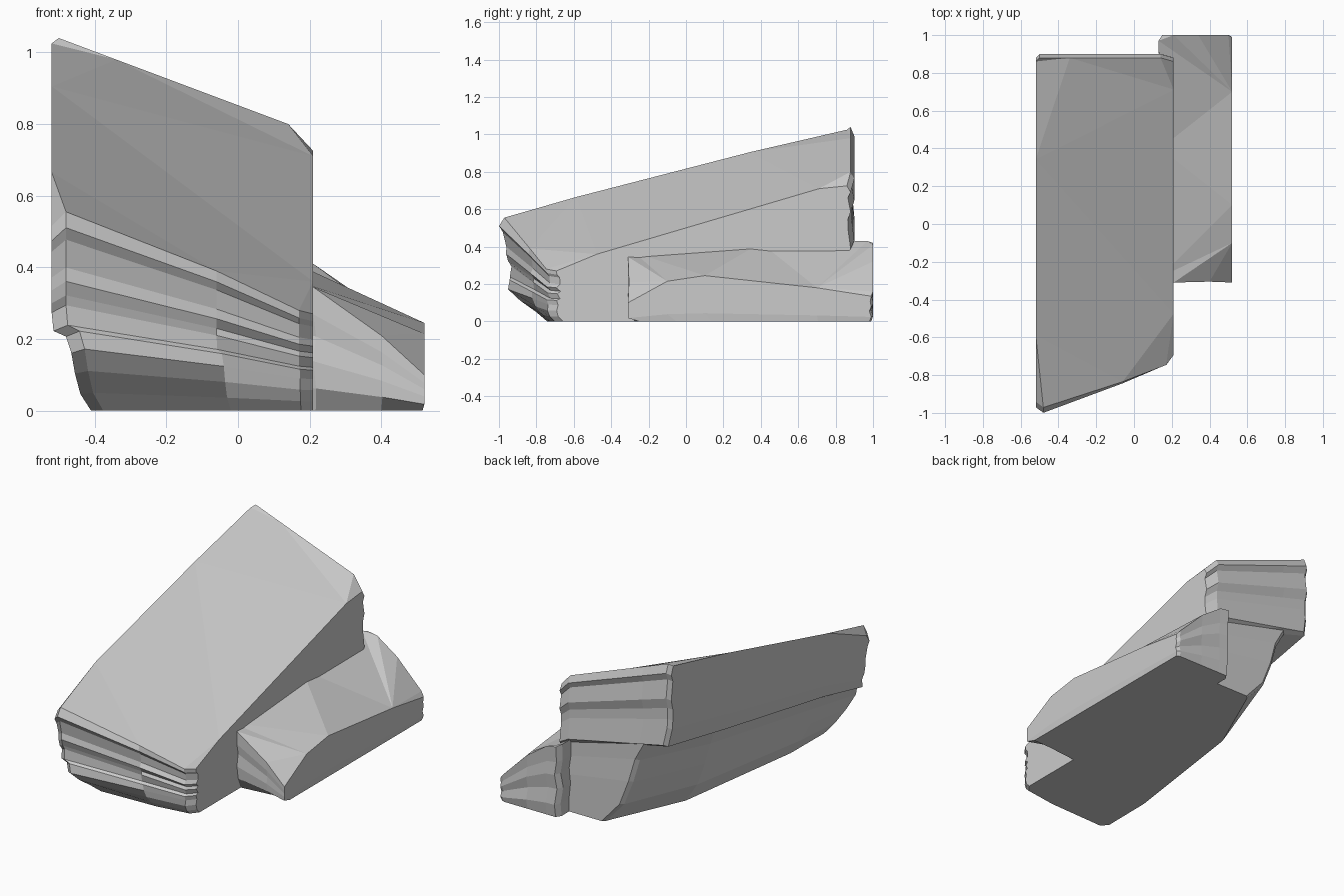
import bpy, bmesh

if "Cube" in bpy.data.objects:
    bpy.data.objects.remove(bpy.data.objects["Cube"])


def strata_slab(name, ring, levels, back_cut=0.0, back_lift=0.0):
    """Loft a tilted slab: ring = (x, y, top height), counter-clockwise;
    levels = (height share, left, right, front-left, front-right, back insets).
    back_cut widens the left inset and back_lift raises the layers to the back."""
    x0, x1 = min(p[0] for p in ring), max(p[0] for p in ring)
    y0, y1 = min(p[1] for p in ring), max(p[1] for p in ring)
    bm = bmesh.new()
    rows = []
    for t, left, right, fl, fr, back in levels:
        row = []
        for x, y, h in ring:
            u, v = (x - x0) / (x1 - x0), (y - y0) / (y1 - y0)
            dx = left * (1 - u) * (1 + back_cut * v ** 3) - right * u
            dy = (fl * (1 - u) + fr * u) * (1 - v) - back * v
            z = h * (t + back_lift * v * 4 * t * (1 - t))
            row.append(bm.verts.new((x + dx, y + dy, z)))
        rows.append(row)
    n = len(ring)
    for a, b in zip(rows, rows[1:]):
        for i in range(n):
            j = (i + 1) % n
            bm.faces.new((a[i], b[i], b[j], a[j]))
    caps = [bm.faces.new(rows[0]), bm.faces.new(rows[-1][::-1])]
    bmesh.ops.triangulate(bm, faces=caps, ngon_method='BEAUTY')
    bmesh.ops.recalc_face_normals(bm, faces=bm.faces)
    mesh = bpy.data.meshes.new(name)
    bm.to_mesh(mesh)
    bm.free()
    obj = bpy.data.objects.new(name, mesh)
    bpy.context.collection.objects.link(obj)
    return obj


# Large tilted rock slab
large_ring = [
    (-0.48, -0.99, .555), (-0.06, -0.84, .39), (0.17, -0.745, .28),
    (0.21, -0.69, .27), (0.21, -0.47, .36), (0.21, 0.73, .71),
    (0.21, 0.88, .725), (0.14, 0.90, .80), (-0.34, 0.90, .98),
    (-0.50, 0.90, 1.04), (-0.52, 0.88, 1.025), (-0.52, 0.35, .905),
    (-0.52, -0.60, .665), (-0.52, -0.96, .515)]
large_levels = [
    (1.00, 0, 0, .02, 0, .02),
    (.92, 0, 0, -.01, 0, .0),
    (.86, 0, 0, .01, .02, .015),
    (.72, 0, 0, .03, .02, .0),
    (.65, 0, 0, .03, .0, .015),
    (.58, 0, 0, .04, .025, .015),
    (.53, 0, 0, .06, .005, .01),
    (.43, .005, 0, .05, .02, .0),
    (.40, .04, 0, .05, .0, .015),
    (.31, .055, 0, .04, .01, .015),
    (.20, .065, 0, .11, .0, .01),
    (.09, .08, 0, .20, .01, .01),
    (.00, .11, 0, .26, .04, .01)]
strata_slab("large_rock_slab", large_ring, large_levels,
            back_cut=3.0, back_lift=0.11)

# Small low slab leaning against the right side
small_ring = [
    (0.14, -0.28, .37), (0.21, -0.31, .345), (0.40, -0.305, .21),
    (0.52, -0.31, .10), (0.52, -0.10, .215), (0.52, 0.10, .245),
    (0.52, 0.70, .18), (0.52, 0.99, .135), (0.50, 1.00, .16),
    (0.34, 1.00, .32), (0.21, 1.00, .41), (0.15, 1.00, .42),
    (0.13, 0.97, .43), (0.14, 0.40, .42)]
small_levels = [
    (1.00, 0, 0, 0, 0, 0),
    (.78, 0, 0, .0, .0, .005),
    (.60, .01, 0, .01, .0, .0),
    (.40, .0, 0, .0, .0, .01),
    (.18, .01, 0, .01, .0, .0),
    (.00, .01, .005, .03, .06, .01)]
strata_slab("small_rock_slab", small_ring, small_levels)
